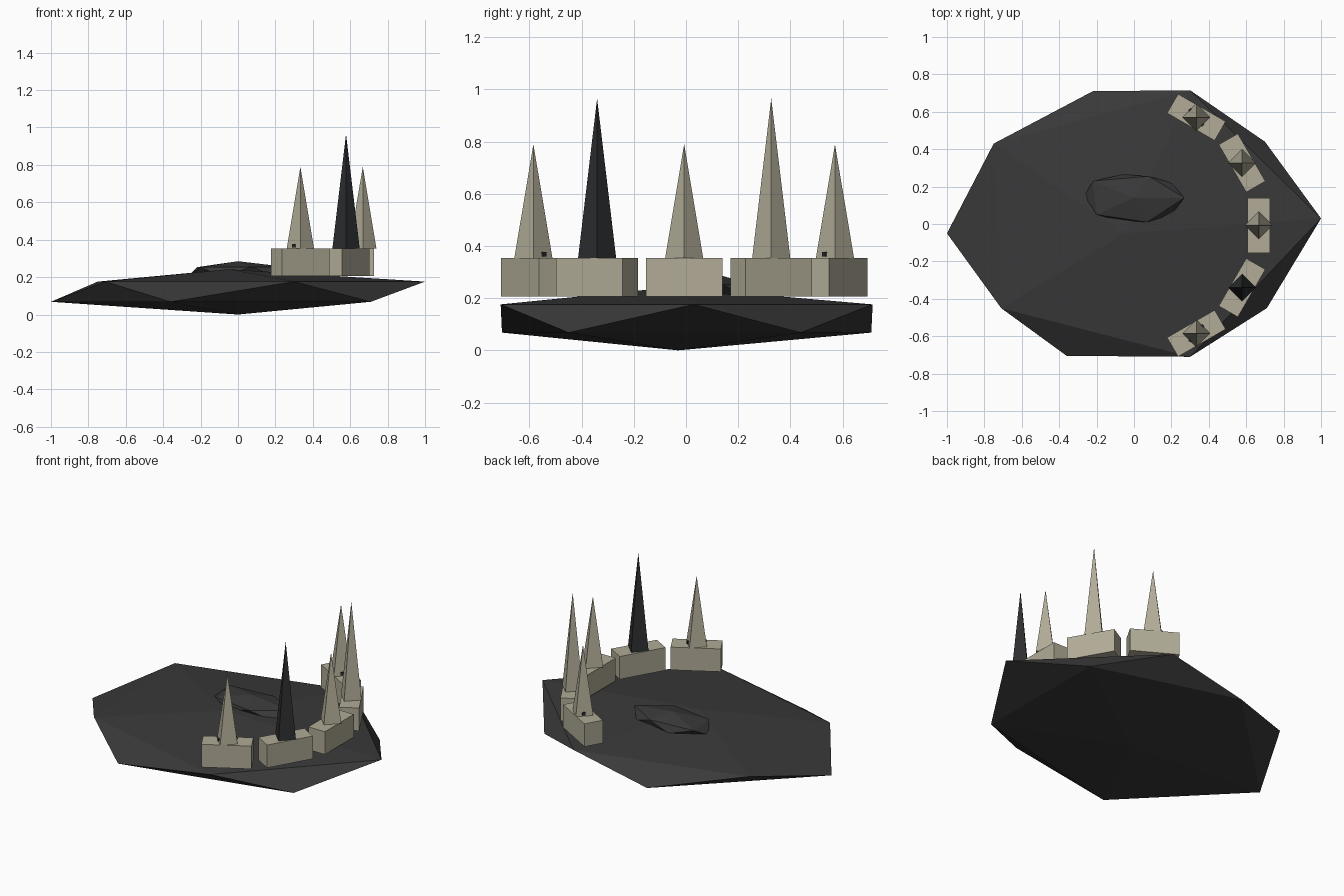
import bpy, bmesh, math
from mathutils import Matrix, Vector

cube = bpy.data.objects.get("Cube")
if cube:
    bpy.data.objects.remove(cube, do_unlink=True)


def material(name, color):
    m = bpy.data.materials.new(name)
    m.use_nodes = True
    rgba = (*color, 1)
    m.diffuse_color = rgba
    m.node_tree.nodes["Principled BSDF"].inputs["Base Color"].default_value = rgba
    return m


STONE = material("pale stone", (0.44, 0.41, 0.31))
ROCK = material("dark rock", (0.041, 0.041, 0.041))
OBSIDIAN = material("black stone", (0.026, 0.027, 0.029))


def finish(bm, name, mat):
    bmesh.ops.recalc_face_normals(bm, faces=bm.faces)
    me = bpy.data.meshes.new(name)
    bm.to_mesh(me)
    bm.free()
    me.materials.append(mat)
    ob = bpy.data.objects.new(name, me)
    bpy.context.collection.objects.link(ob)
    return ob


def rough_rock(name, ring, low_z, high_z, bottom, top, mat):
    """Twenty-sided rock: a zigzag ring (low, high, low...) capped by two poles."""
    bm = bmesh.new()
    belt = [bm.verts.new((x, y, high_z if i % 2 else low_z))
            for i, (x, y) in enumerate(ring)]
    poles = [bm.verts.new(bottom), bm.verts.new(top)]
    n = len(belt)
    for i in range(n):
        a, b, c = belt[i], belt[(i + 1) % n], belt[(i + 2) % n]
        bm.faces.new((a, b, c))
        bm.faces.new((a, c, poles[i % 2]))
    return finish(bm, name, mat)


def block(name, size, center, angle, mat):
    bm = bmesh.new()
    bmesh.ops.create_cube(bm, size=1, matrix=Matrix.LocRotScale(
        Vector(center), Matrix.Rotation(angle, 3, 'Z'), Vector(size)))
    return finish(bm, name, mat)


def spike(name, x, y, base_z, tip_z, mat):
    bm = bmesh.new()
    bmesh.ops.create_cone(bm, cap_ends=True, segments=4, radius1=0.073, radius2=0,
                          depth=tip_z - base_z,
                          matrix=Matrix.Translation((x, y, (base_z + tip_z) / 2)))
    return finish(bm, name, mat)


# Broad ground slab
rough_rock("ground_rock",
           [(-0.36, -0.705), (0.30, -0.71), (0.71, -0.45), (1.0, 0.03), (0.70, 0.44),
            (0.30, 0.715), (-0.22, 0.71), (-0.75, 0.43), (-1.0, -0.05), (-0.71, -0.45)],
           0.068, 0.176, (0, -0.03, 0), (-0.05, -0.05, 0.242), ROCK)

# Small boulder half sunk in the middle
rough_rock("center_boulder",
           [(-0.09, 0.02), (0.07, 0.01), (0.20, 0.05), (0.27, 0.14), (0.20, 0.22),
            (0.08, 0.255), (-0.06, 0.265), (-0.22, 0.23), (-0.265, 0.15), (-0.20, 0.05)],
           0.207, 0.253, (0, 0.14, 0.175), (0, 0.14, 0.285), ROCK)

# Arc of plinths, each carrying a four-sided spike
ARC, SHIFT = 0.667, -0.007
BASE, TOP = 0.206, 0.353
for deg in (-60, -30, 0, 30, 60):
    a = math.radians(deg)
    x, y = ARC * math.cos(a), ARC * math.sin(a) + SHIFT
    side = "center" if deg == 0 else f"{'front' if deg < 0 else 'back'}_{abs(deg)}"
    block(f"plinth_{side}", (0.118, 0.294, TOP - BASE), (x, y, (BASE + TOP) / 2), a, STONE)
    spike(f"spike_{side}", x, y, TOP, 0.965 if abs(deg) == 30 else 0.79,
          OBSIDIAN if deg == -30 else STONE)
    # Tiny dark studs through the feet of the outer spikes
    if abs(deg) == 60:
        slant = math.copysign(math.radians(50), -deg)
        block(f"stud_{side}", (0.115, 0.018, 0.018), (x, y, 0.368), slant, OBSIDIAN)
